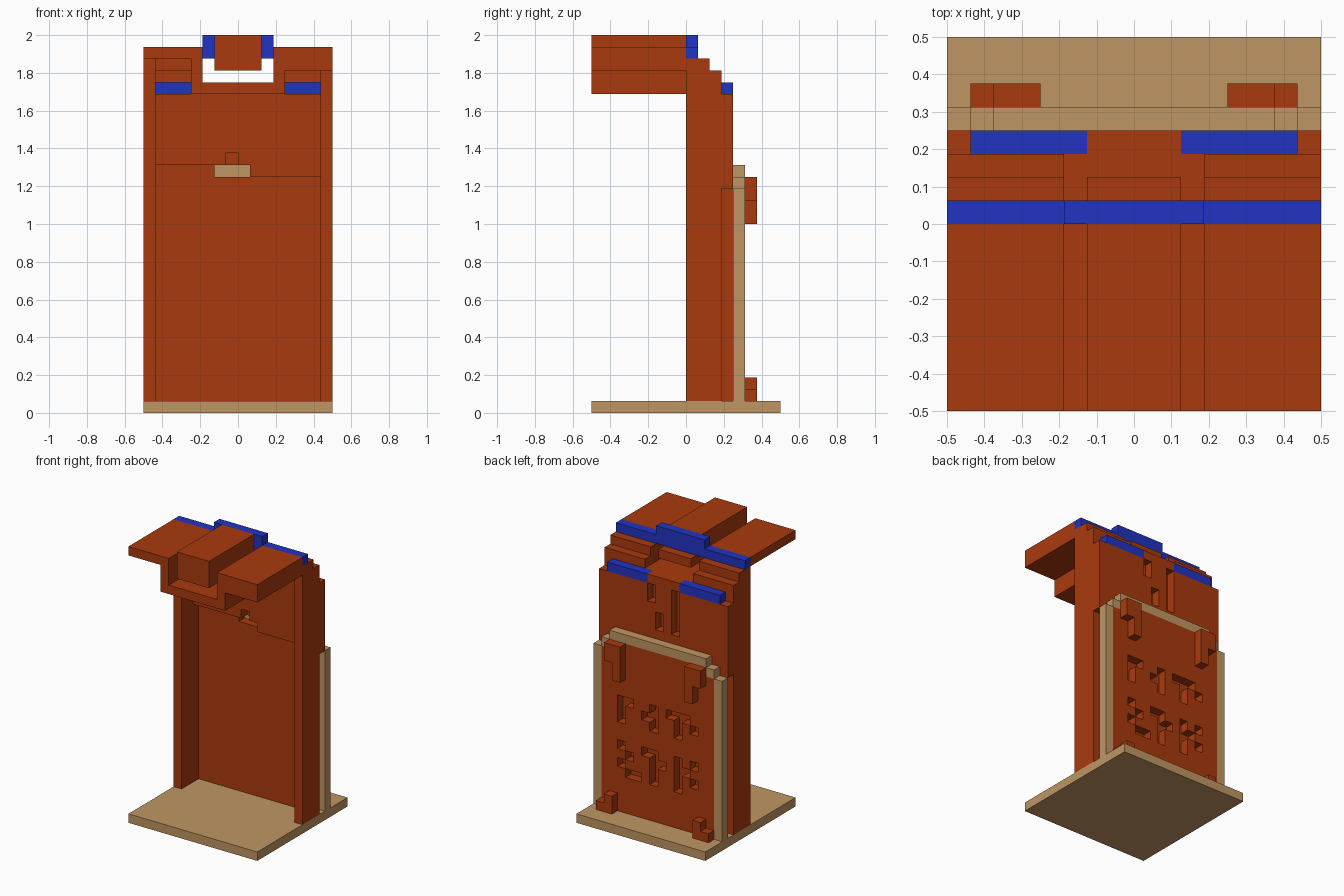
import bpy, bmesh

old = bpy.data.objects.get("Cube")
if old:
    bpy.data.objects.remove(old, do_unlink=True)

U = 1 / 16  # one grid block


def material(name, rgb):
    m = bpy.data.materials.new(name)
    m.use_nodes = True
    m.diffuse_color = (*rgb, 1)
    bsdf = next(n for n in m.node_tree.nodes if n.type == 'BSDF_PRINCIPLED')
    bsdf.inputs["Base Color"].default_value = (*rgb, 1)
    bsdf.inputs["Roughness"].default_value = 0.8
    return m


RUST = material("rust_red", (0.40, 0.042, 0.004))
TAN = material("tan", (0.53, 0.305, 0.125))
BLUE = material("blue", (0.015, 0.034, 0.53))


def blocks(name, mat, boxes):
    """One object from boxes (x0, x1, y0, y1, z0, z1) in block units."""
    bm = bmesh.new()
    for x0, x1, y0, y1, z0, z1 in boxes:
        vs = bmesh.ops.create_cube(bm, size=1)["verts"]
        for v in vs:
            v.co.x = (x1 if v.co.x > 0 else x0) * U
            v.co.y = (y1 if v.co.y > 0 else y0) * U
            v.co.z = (z1 if v.co.z > 0 else z0) * U
    me = bpy.data.meshes.new(name)
    bm.to_mesh(me)
    bm.free()
    ob = bpy.data.objects.new(name, me)
    bpy.context.scene.collection.objects.link(ob)
    me.materials.append(mat)
    return ob


def both(*boxes):
    """The boxes plus their mirror images in x."""
    return list(boxes) + [(-b[1], -b[0], *b[2:]) for b in boxes]


def carve(ob, rects, y0, y1):
    """Cut x/z rectangles out of a panel."""
    cutter = blocks(ob.name + "_cutter", RUST,
                    [(a, b, y0, y1, c, d) for a, b, c, d in rects])
    cutter.hide_render = True
    mod = ob.modifiers.new("carving", 'BOOLEAN')
    mod.operation, mod.solver, mod.object = 'DIFFERENCE', 'EXACT', cutter
    mod.use_self = True
    bpy.context.view_layer.objects.active = ob
    bpy.ops.object.modifier_apply(modifier=mod.name)
    bpy.data.objects.remove(cutter, do_unlink=True)


# Base
blocks("base", TAN, [(-8, 8, -8, 8, 0, 1)])

# Side walls with stepped tops
blocks("side_walls", RUST, both((7, 8, 0, 3, 1, 29), (7, 8, 0, 2, 29, 30)))

# Back wall: narrow lower part, wider upper part with engraved sign
blocks("lower_back_wall", RUST, [(-7, 7, 3, 4, 1, 19)])
upper = blocks("upper_back_wall", RUST, [(-8, 8, 3, 4, 19, 27)])
carve(upper, [(1, 2, 25, 27.5), (-2, -1, 22, 27.5), (0, 1, 22, 24),
              (-2, 1, 20, 21)], 2.5, 4.5)
blocks("back_wall_crest", RUST, [(-2, 2, 3, 4, 27, 28)])

# Inner lining of the upper back wall, with an uneven lower edge
blocks("inner_lining", RUST, [(-7, -1, 2, 3, 21, 27), (-1, 0, 2, 3, 22, 27),
                              (0, 1, 2, 3, 21, 27), (1, 7, 2, 3, 20, 27)])

# Stepped top at the back
blocks("back_steps", RUST, both((3, 7, 2, 3, 28, 29), (3, 7, 1, 2, 29, 30)))

# Roof: channel, wings and central beam
blocks("roof_channel", RUST, [(-4, 4, -8, 3, 27, 28)]
       + both((3, 4, 0, 2, 28, 29), (3, 4, 0, 1, 29, 30))
       + [(-4, -3, -8, 0, 28, 30), (3, 4, -8, 0, 28, 29)])
blocks("right_wing", RUST, [(-8, -3, -8, 0, 30, 31)])
blocks("left_wing", RUST, [(3, 8, -8, 0, 29, 31)])
blocks("roof_beam", RUST, [(-2, 2, -8, 0, 29, 32), (-2, 2, 0, 2, 29, 30)])

# Blue trim
blocks("ridge_trim", BLUE, [(-3, 3, 0, 1, 30, 32)] + both((3, 8, 0, 1, 30, 31)))
blocks("back_trim", BLUE, both((2, 7, 3, 4, 27, 28)))

# Back panel in a tan frame
blocks("panel_frame", TAN, [(-6, 6, 4, 5, 20, 21)]
       + both((7, 8, 4, 5, 1, 19), (6, 7, 4, 5, 19, 20)))
panel = blocks("back_panel", RUST, [(-7, 7, 4, 5, 1, 19)])
blocks("back_panel_top", RUST, [(-6, 6, 4, 5, 19, 20)])
carve(panel, [
    # upper row of engraving
    (4, 5, 11, 14), (3, 4, 13, 14),
    (0, 1, 11, 14), (1, 2, 12, 13),
    (-4, -1, 13, 14), (-3, -2, 11, 13), (-5, -4, 12, 13),
    # lower row of engraving
    (4, 5, 8, 9), (3, 4, 7, 8), (4, 5, 6, 7), (2, 4, 5, 6),
    (0, 1, 5, 9), (1, 2, 8, 9), (-1, 0, 7, 8),
    (-3, -2, 5, 9), (-4, -3, 7, 8), (-5, -4, 8, 9), (-5, -4, 6, 7),
], 3.5, 5.5)

# Corner brackets on the panel
blocks("upper_brackets", RUST, both((4, 6, 5, 6, 18, 20), (4, 5, 5, 6, 16, 18)))
blocks("lower_brackets", RUST, both((5, 6, 5, 6, 1, 3), (6, 7, 5, 6, 1, 2)))
